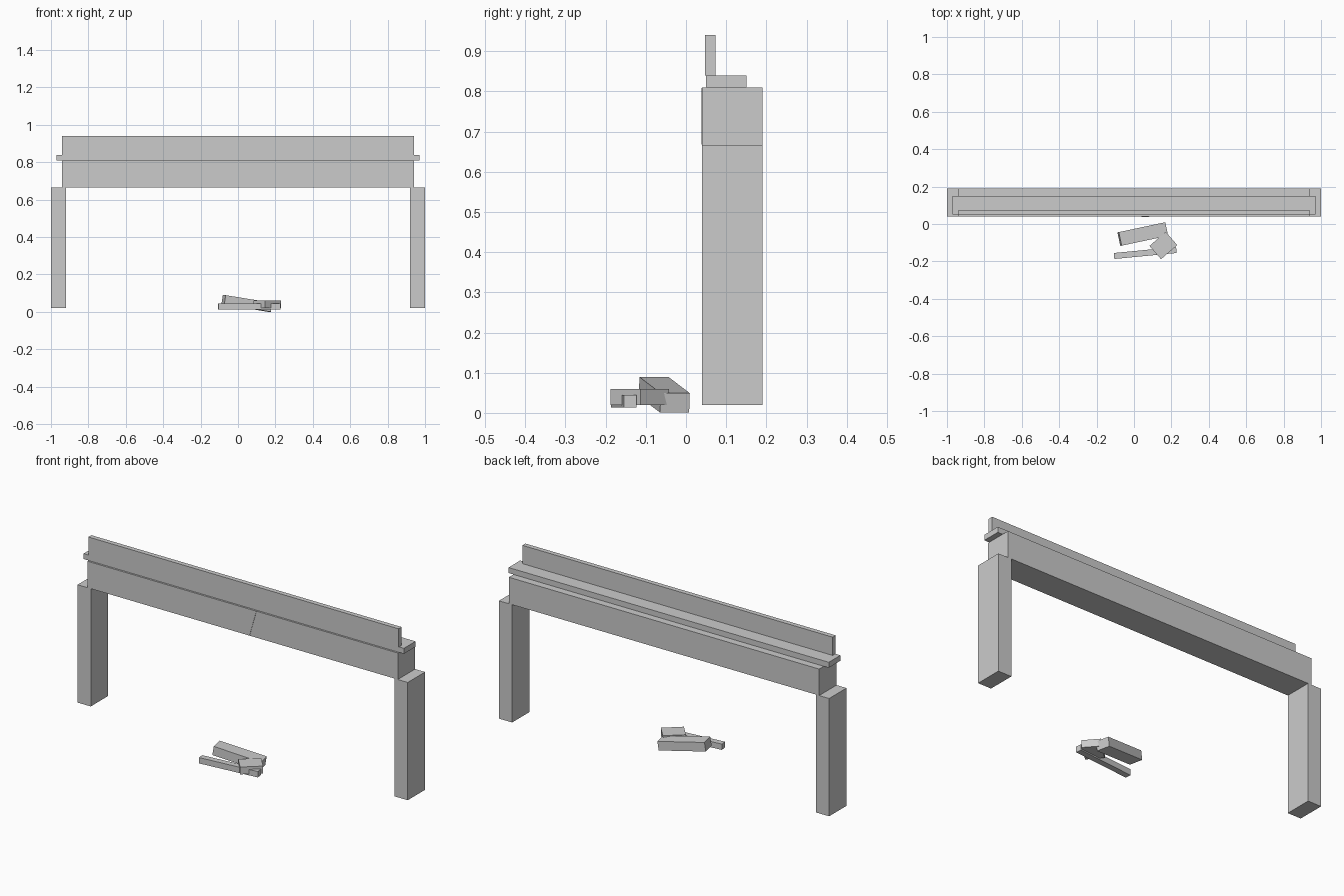
import bpy
import math
from mathutils import Matrix, Vector

cube = bpy.data.objects.get("Cube")
if cube:
    bpy.data.objects.remove(cube, do_unlink=True)

# Single plain grey
grey = bpy.data.materials.new("plain_grey")
grey.use_nodes = True
colour = (0.6, 0.6, 0.6, 1)
grey.diffuse_color = colour
for node in grey.node_tree.nodes:
    if node.type == 'BSDF_PRINCIPLED':
        node.inputs["Base Color"].default_value = colour


def block(name, centre, size, turn=0, pitch=0):
    """Box pitched about its own y axis, then turned about z (degrees)."""
    bpy.ops.mesh.primitive_cube_add(size=1)
    obj = bpy.context.object
    obj.name = name
    obj.data.materials.append(grey)
    spin = Matrix.Rotation(math.radians(turn), 4, 'Z') @ Matrix.Rotation(math.radians(pitch), 4, 'Y')
    obj.data.transform(Matrix.Translation(centre) @ spin @ Matrix.Diagonal(Vector((*size, 1))))
    return obj


def span(name, x, y, z):
    """Upright box given by its ranges."""
    ranges = (x, y, z)
    return block(name, [(a + b) / 2 for a, b in ranges], [b - a for a, b in ranges])


# Posts
depth = (0.04, 0.19)
span("left_post", (0.92, 1.0), depth, (0.02, 0.665))
span("right_post", (-1.0, -0.92), depth, (0.02, 0.665))

# Lintel, ledge and upright board
span("lintel", (-0.94, 0.94), depth, (0.665, 0.81))
span("ledge", (-0.97, 0.97), (0.05, 0.15), (0.81, 0.84))
span("top_board", (-0.94, 0.94), (0.047, 0.073), (0.84, 0.94))

# Hairline crack on the front of the lintel
block("lintel_crack", (0.062, 0.04, 0.738), (0.003, 0.004, 0.146), pitch=16)

# Fallen pieces on the ground
block("fallen_beam", (0.047, -0.054, 0.045), (0.257, 0.074, 0.049), turn=12, pitch=9)
block("fallen_strip", (0.06, -0.155, 0.029), (0.335, 0.032, 0.032), turn=5.5)
block("fallen_chunk", (0.157, -0.115, 0.04), (0.115, 0.094, 0.04), turn=41)
